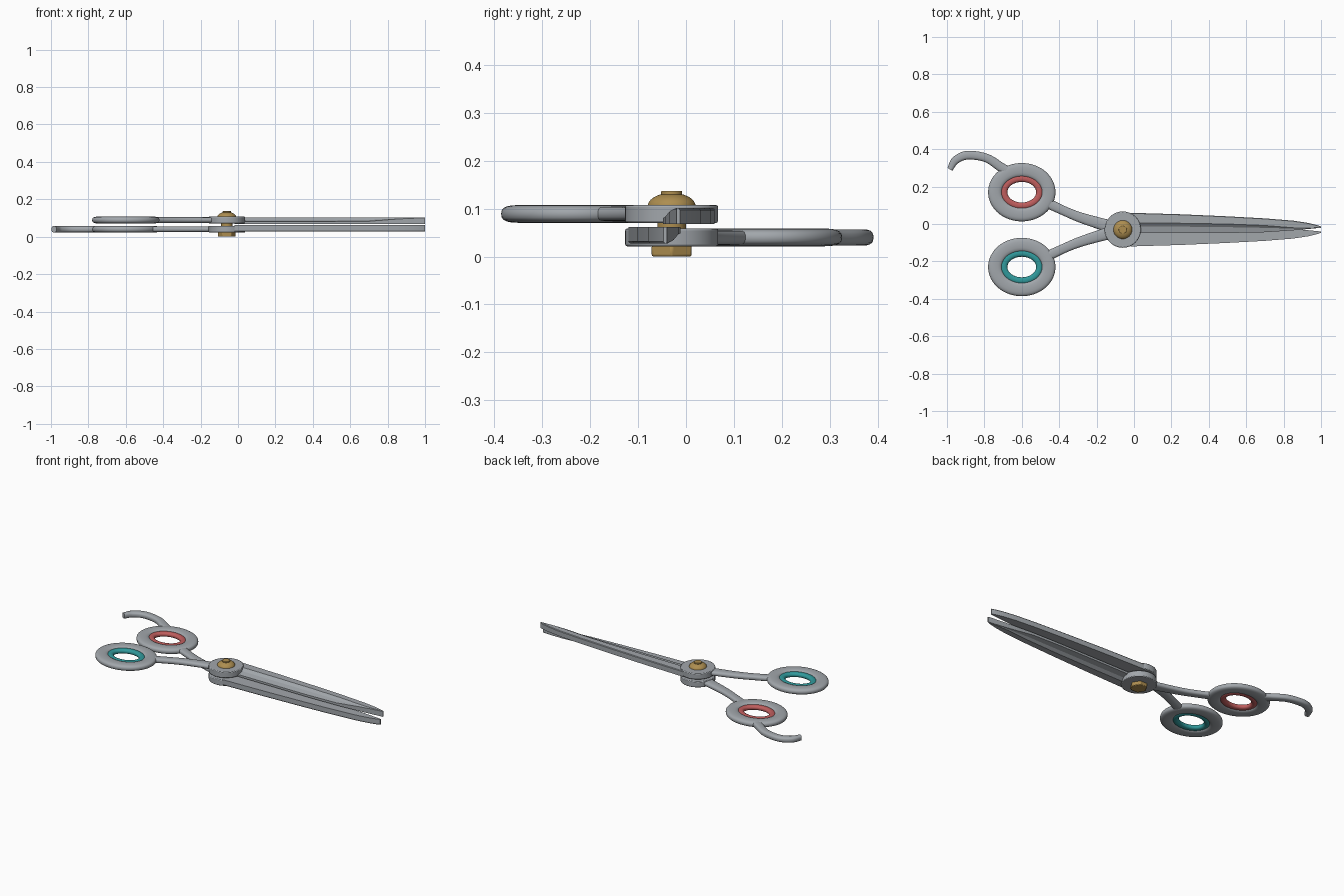
import bpy, bmesh, math
from mathutils import Vector

if "Cube" in bpy.data.objects:
    bpy.data.objects.remove(bpy.data.objects["Cube"], do_unlink=True)

PIVOT_X, PIVOT_Y, MID_Z = -0.06, -0.03, 0.0645
LAYER = 0.0245  # height of each half's centre plane above the contact plane


def material(name, color):
    m = bpy.data.materials.new(name)
    m.use_nodes = True
    m.diffuse_color = (*color, 1)
    bsdf = next(n for n in m.node_tree.nodes if n.type == "BSDF_PRINCIPLED")
    bsdf.inputs["Base Color"].default_value = (*color, 1)
    return m


STEEL = material("steel grey", (0.36, 0.385, 0.41))
BRASS = material("brass", (0.42, 0.27, 0.08))
RED = material("red grip", (0.52, 0.11, 0.11))
TEAL = material("teal grip", (0.03, 0.32, 0.33))


def finish(obj, name, mat, angle=35):
    obj.name = obj.data.name = name
    obj.data.materials.append(mat)
    bpy.ops.object.select_all(action="DESELECT")
    obj.select_set(True)
    bpy.context.view_layer.objects.active = obj
    bpy.ops.object.shade_smooth_by_angle(angle=math.radians(angle))
    return obj


def loft(name, sections, mat, closed=False, angle=35):
    """Bridge equal-length cross-sections into one solid."""
    bm = bmesh.new()
    rows = [[bm.verts.new(p) for p in s] for s in sections]
    n = len(rows[0])
    pairs = list(zip(rows, rows[1:])) + ([(rows[-1], rows[0])] if closed else [])
    for a, b in pairs:
        for i in range(n):
            j = (i + 1) % n
            bm.faces.new((a[i], a[j], b[j], b[i]))
    if not closed:
        bm.faces.new(rows[0])
        bm.faces.new(rows[-1])
    bmesh.ops.recalc_face_normals(bm, faces=bm.faces)
    mesh = bpy.data.meshes.new(name)
    bm.to_mesh(mesh)
    bm.free()
    obj = bpy.data.objects.new(name, mesh)
    bpy.context.collection.objects.link(obj)
    return finish(obj, name, mat, angle)


def smooth_path(points, steps=8):
    """Catmull-Rom resampling of (x, y, half width) points."""
    p = [Vector(q) for q in points]
    p = [2 * p[0] - p[1]] + p + [2 * p[-1] - p[-2]]
    out = []
    for a, b, c, d in zip(p, p[1:], p[2:], p[3:]):
        for k in range(steps):
            t = k / steps
            out.append(0.5 * (2 * b + (c - a) * t + (2 * a - 5 * b + 4 * c - d) * t * t
                              + (3 * b - a - 3 * c + d) * t ** 3))
    return out + [p[-2]]


def sweep(name, path, half_height, mat, closed=False, power=0.75):
    """Sweep a rounded section along (x, y, half width) points."""
    sections = []
    n = len(path)
    for i, p in enumerate(path):
        a = path[i - 1] if closed or i else p
        b = path[(i + 1) % n] if closed or i < n - 1 else p
        side = Vector((a.y - b.y, b.x - a.x)).normalized()
        ring = []
        for k in range(20):
            c, s = math.cos(k * math.tau / 20), math.sin(k * math.tau / 20)
            u = math.copysign(abs(c) ** power, c) * p.z
            v = math.copysign(abs(s) ** power, s) * half_height
            ring.append((p.x + side.x * u, p.y + side.y * u, LAYER + v))
        sections.append(ring)
    return loft(name, sections, mat, closed, 50)


def oval(cx, cy, rx, ry, half_width, n=64):
    return [Vector((cx + rx * math.cos(i * math.tau / n),
                    cy + ry * math.sin(i * math.tau / n), half_width)) for i in range(n)]


def cylinder(name, radius, z0, z1, mat, sides=64, bevel=0.0, turn=0.0, at=(PIVOT_X, PIVOT_Y)):
    bpy.ops.mesh.primitive_cylinder_add(vertices=sides, radius=radius, depth=z1 - z0,
                                        location=(*at, (z0 + z1) / 2), rotation=(0, 0, turn))
    obj = bpy.context.object
    if bevel:
        mod = obj.modifiers.new("soft_edge", "BEVEL")
        mod.width, mod.segments = bevel, 2
    return finish(obj, name, mat)


# Blade stations: x, back edge, top of hollow grind, cutting edge, cutting edge height
BLADE = [(-0.02, 0.090, 0.036, -0.018, 0.016), (0.25, 0.082, 0.034, -0.018, 0.016),
         (0.5, 0.071, 0.030, -0.018, 0.016), (0.7, 0.060, 0.022, -0.014, 0.018),
         (0.85, 0.048, 0.010, -0.004, 0.030), (0.93, 0.036, 0.008, 0.003, 0.034),
         (0.98, 0.024, 0.011, 0.008, 0.035), (1.0, 0.017, 0.012, 0.010, 0.035)]


def blade_section(x, back, grind, edge, edge_z):
    low, top = 0.003, 0.037
    return [(x, back, low), (x, edge, low), (x, edge, edge_z),
            (x, grind * 0.65 + edge * 0.35, edge_z * 0.65 + top * 0.35),
            (x, grind, top), (x, back - 0.003, top), (x, back, top - 0.004)]


def half(prefix, grip, flipped):
    parts = [
        loft(prefix + "_blade", [blade_section(*s) for s in BLADE], STEEL, angle=20),
        sweep(prefix + "_shank", smooth_path([(-0.08, -0.005, 0.036), (-0.16, -0.026, 0.032),
                                              (-0.29, -0.066, 0.027), (-0.38, -0.103, 0.025),
                                              (-0.47, -0.145, 0.027)]), 0.0155, STEEL),
        sweep(prefix + "_finger_ring", oval(-0.6, -0.2, 0.143, 0.119, 0.037),
              0.0185, STEEL, True),
        sweep(prefix + "_grip_insert", oval(-0.6, -0.2, 0.095, 0.073, 0.018),
              0.014, grip, True, 0.9),
    ]
    if flipped:
        # Finger rest hooked off the ring
        parts.append(sweep("finger_rest", smooth_path(
            [(-0.665, -0.305, 0.026), (-0.71, -0.333, 0.025), (-0.79, -0.383, 0.023),
             (-0.89, -0.398, 0.023), (-0.955, -0.370, 0.021), (-0.984, -0.322, 0.015)]),
            0.017, STEEL))
    parts.append(cylinder(prefix + "_pivot_disc", 0.097, 0.006, 0.043, STEEL,
                          bevel=0.004, at=(PIVOT_X, 0)))
    # Turn the lower half over about the long axis
    for obj in parts:
        z = obj.location.z
        obj.location.y = PIVOT_Y
        obj.location.z = MID_Z + (-z if flipped else z)
        if flipped:
            obj.rotation_euler.x = math.pi


half("upper", TEAL, False)
half("lower", RED, True)

# Pivot screw: pin, domed head with flat cap, hexagonal nut
cylinder("pivot_pin", 0.03, 0.015, 0.11, BRASS, 32)
bpy.ops.mesh.primitive_uv_sphere_add(segments=48, ring_count=24, radius=1,
                                     location=(PIVOT_X, PIVOT_Y, 0.105))
dome = bpy.context.object
dome.scale = (0.05, 0.05, 0.028)
finish(dome, "screw_dome", BRASS)
cylinder("screw_cap", 0.022, 0.115, 0.137, BRASS, 32, 0.002)
cylinder("hex_nut", 0.048, 0.0, 0.024, BRASS, 6, 0.004, math.pi / 6)
